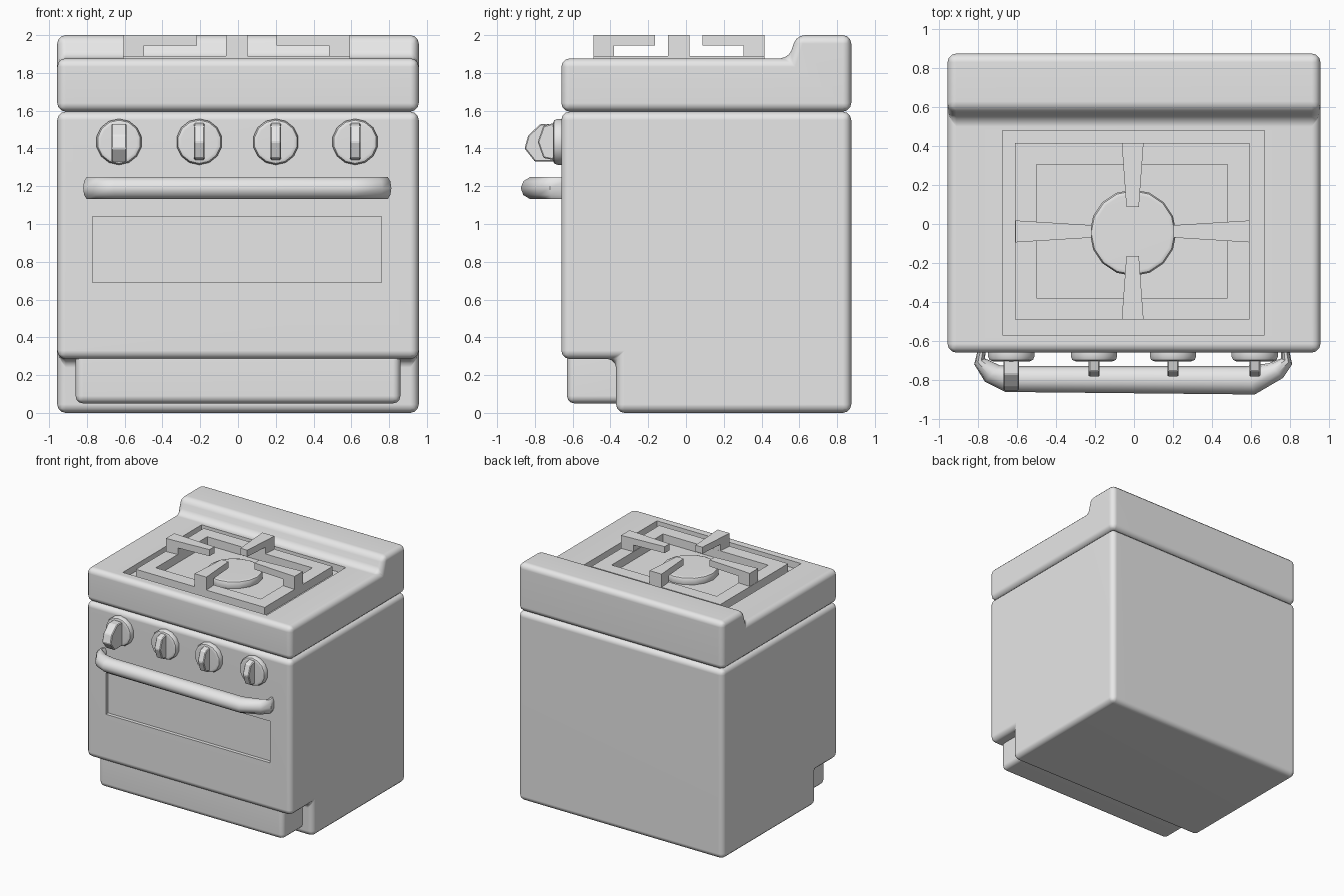
import bpy, bmesh, math
from mathutils import Matrix, Vector

cube = bpy.data.objects.get("Cube")
if cube:
    bpy.data.objects.remove(cube, do_unlink=True)

grey = bpy.data.materials.new("light_grey")
grey.use_nodes = True
grey.diffuse_color = (0.8, 0.8, 0.8, 1)
for node in grey.node_tree.nodes:
    if node.type == 'BSDF_PRINCIPLED':
        node.inputs["Base Color"].default_value = grey.diffuse_color


def make(name, bm, bevel=0, segments=3, cutter=None, smooth=40):
    """Turn a bmesh into a finished object with applied modifiers."""
    bmesh.ops.recalc_face_normals(bm, faces=bm.faces[:])
    mesh = bpy.data.meshes.new(name)
    bm.to_mesh(mesh)
    bm.free()
    mesh.materials.append(grey)
    obj = bpy.data.objects.new(name, mesh)
    bpy.context.collection.objects.link(obj)
    bpy.ops.object.select_all(action='DESELECT')
    bpy.context.view_layer.objects.active = obj
    obj.select_set(True)
    if bevel:
        mod = obj.modifiers.new("bevel", 'BEVEL')
        mod.width, mod.segments = bevel, segments
        mod.limit_method, mod.angle_limit = 'ANGLE', math.radians(30)
        bpy.ops.object.modifier_apply(modifier=mod.name)
    if cutter:
        mod = obj.modifiers.new("cut", 'BOOLEAN')
        mod.operation, mod.solver, mod.object = 'DIFFERENCE', 'EXACT', cutter
        bpy.ops.object.modifier_apply(modifier=mod.name)
        bpy.data.objects.remove(cutter, do_unlink=True)
    if smooth:
        bpy.ops.object.shade_smooth_by_angle(angle=math.radians(smooth))
        mod = obj.modifiers.new("even_normals", 'WEIGHTED_NORMAL')
        mod.keep_sharp = True
    return obj


def box(x0, x1, y0, y1, z0, z1):
    bm = bmesh.new()
    size = Matrix.Diagonal((x1 - x0, y1 - y0, z1 - z0, 1))
    centre = Matrix.Translation(((x0 + x1) / 2, (y0 + y1) / 2, (z0 + z1) / 2))
    bmesh.ops.create_cube(bm, size=1, matrix=centre @ size)
    return bm


def loft(rings):
    """Skin a list of closed rings and cap both ends."""
    bm = bmesh.new()
    rows = [[bm.verts.new(p) for p in ring] for ring in rings]
    n = len(rows[0])
    for a, b in zip(rows, rows[1:]):
        for i in range(n):
            j = (i + 1) % n
            bm.faces.new((a[i], a[j], b[j], b[i]))
    bm.faces.new(rows[0])
    bm.faces.new(rows[-1])
    return bm


def prism(points, half_width, x=0):
    """Extrude a (y, z) profile along x; half_width is a function of y."""
    return loft([[(x + s * half_width(y), y, z) for y, z in points] for s in (-1, 1)])


def disc(radius, depth, sides, matrix):
    bm = bmesh.new()
    bmesh.ops.create_cone(bm, cap_ends=True, segments=sides, radius1=radius,
                          radius2=radius, depth=depth, matrix=matrix)
    return bm


W = 0.957

# Body with a toe recess and a sunken oven window
window = make("window_cutter", box(-0.77, 0.76, -0.9, -0.63, 0.69, 1.04), smooth=0)
body = [(-0.37, 0), (0.875, 0), (0.875, 1.595), (-0.66, 1.595), (-0.66, 0.285), (-0.37, 0.285)]
make("oven_body", prism(body, lambda y: W), 0.045, cutter=window)

# Bottom drawer
make("drawer", box(-0.86, 0.86, -0.63, -0.3, 0.05, 0.32), 0.04)

# Cooktop slab with raised back and sunken burner well
well = make("well_cutter", box(-0.675, 0.67, -0.57, 0.48, 1.82, 2.2), smooth=0)
slab = [(-0.66, 1.595), (0.875, 1.595), (0.875, 2), (0.585, 2), (0.545, 1.877), (-0.66, 1.877)]
make("cooktop", prism(slab, lambda y: W), 0.045, cutter=well)

# Grate frame: a square ring standing in the well
hole = make("frame_cutter", box(-0.5, 0.48, -0.38, 0.305, 1.7, 2.1), smooth=0)
make("grate_frame", box(-0.61, 0.592, -0.49, 0.415, 1.81, 1.89), cutter=hole, smooth=0)

# Four tapered grate arms with legs on the frame
CENTRE = Matrix.Translation((-0.007, -0.038, 0))
ARMS = {"back": (0, 0.125, 0.453), "left": (-90, 0.21, 0.6),
        "front": (180, 0.125, 0.453), "right": (90, 0.21, 0.6)}
for side, (turn, inner, outer) in ARMS.items():
    leg = outer - 0.11
    profile = [(inner, 2), (outer, 2), (outer, 1.88), (leg, 1.88), (leg, 1.945), (inner, 1.945)]
    bm = prism(profile, lambda y: 0.032 + 0.024 * (y - inner) / (outer - inner))
    bm.transform(CENTRE @ Matrix.Rotation(math.radians(turn), 4, 'Z'))
    make("grate_arm_" + side, bm, smooth=0)

# Burner cap
make("burner", disc(0.222, 0.08, 16, Matrix.Translation((-0.005, -0.045, 1.84))), 0.025, 2)

# Control knobs: round base with an upright grip, the first one larger
small = [(-0.68, 1.54), (-0.755, 1.52), (-0.785, 1.435), (-0.755, 1.35), (-0.68, 1.335)]
large = [(-0.68, 1.53), (-0.77, 1.53), (-0.835, 1.47), (-0.855, 1.4), (-0.8, 1.33), (-0.68, 1.33)]
KNOBS = [(-0.63, large, 0.041), (-0.205, small, 0.028), (0.2, small, 0.028), (0.62, small, 0.028)]
for i, (x, grip, half) in enumerate(KNOBS, 1):
    place = Matrix.Translation((x, -0.665, 1.435)) @ Matrix.Rotation(math.pi / 2, 4, 'X')
    make(f"knob_base_{i}", disc(0.122, 0.08, 14, place), 0.025, 2)
    make(f"knob_grip_{i}", prism(grip, lambda y: half, x), 0.006, 1, smooth=0)

# Door handle: oval bar lofted between inner and outer edge points
EDGES = [((-0.76, -0.64), (-0.8, -0.64)), ((-0.765, -0.69), (-0.82, -0.72)),
         ((-0.69, -0.725), (-0.765, -0.81)), ((-0.6, -0.73), (-0.66, -0.862)),
         ((0.57, -0.73), (0.62, -0.875)), ((0.69, -0.715), (0.765, -0.79)),
         ((0.755, -0.69), (0.812, -0.72)), ((0.755, -0.64), (0.795, -0.64))]
rings = []
for inner, outer in EDGES:
    a, b = Vector(inner), Vector(outer)
    ring = []
    for k in range(10):
        t = math.tau * k / 10
        p = (a + b) / 2 + (b - a) / 2 * math.cos(t)
        ring.append((p.x, p.y, 1.19 + 0.062 * math.sin(t)))
    rings.append(ring)
make("door_handle", loft(rings), smooth=45)
